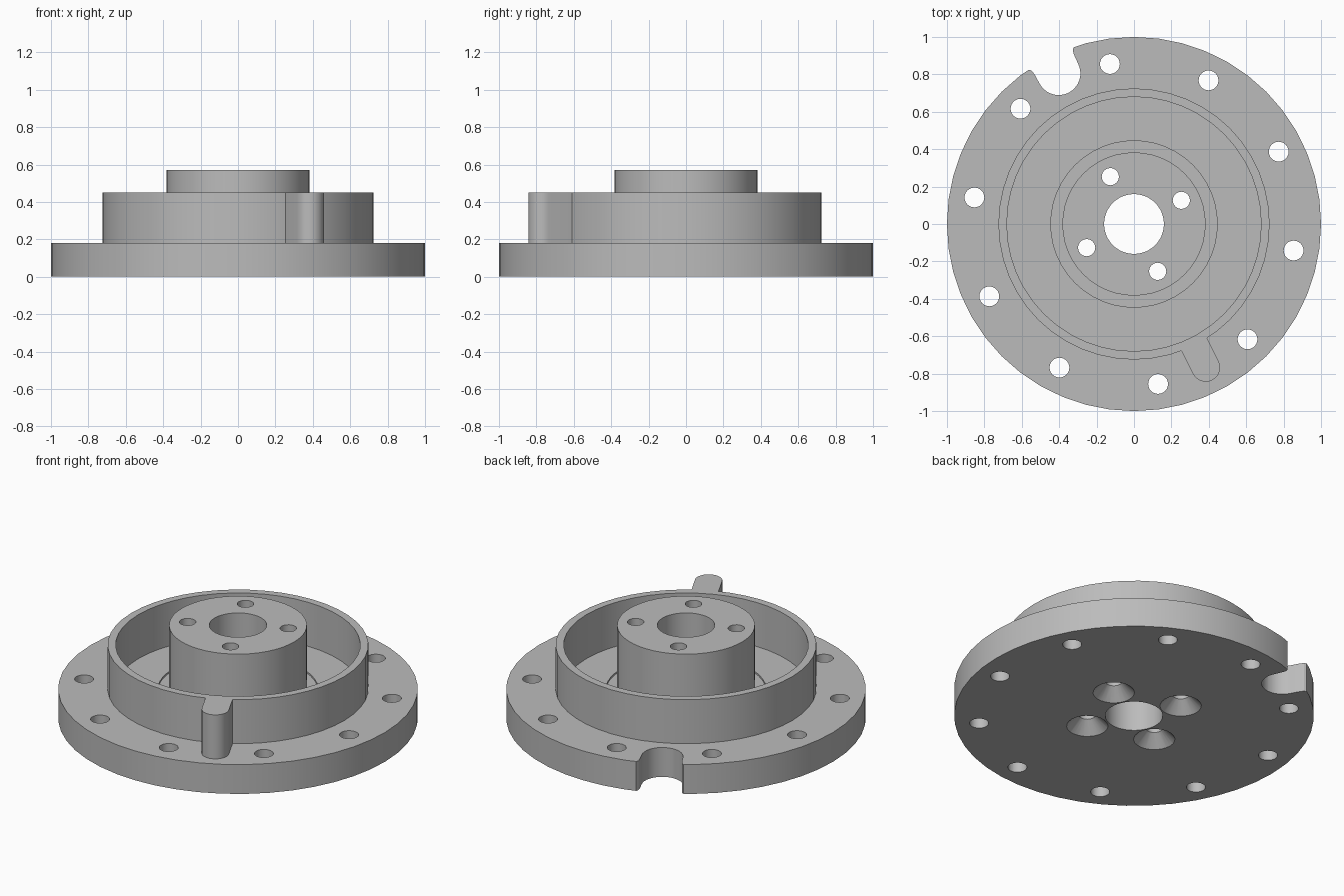
import bpy, bmesh, math
from math import sin, cos, pi
from mathutils import Matrix

if "Cube" in bpy.data.objects:
    bpy.data.objects.remove(bpy.data.objects["Cube"], do_unlink=True)

TURN = math.atan2(1, 2)      # rotation of the hole pattern
FLANGE_TOP, RING_TOP, HUB_TOP = 0.18, 0.45, 0.57

metal = bpy.data.materials.new("grey metal")
metal.use_nodes = True
metal.diffuse_color = (0.5, 0.5, 0.5, 1)
metal.node_tree.nodes["Principled BSDF"].inputs["Base Color"].default_value = (0.5, 0.5, 0.5, 1)


def lathe(bm, profile, segments, x=0, y=0):
    """Revolve a closed (radius, z) profile; radius 0 points become poles."""
    rings = []
    for r, z in profile:
        if r == 0:
            rings.append([bm.verts.new((x, y, z))] * segments)
        else:
            rings.append([bm.verts.new((x + r * cos(2 * pi * i / segments),
                                        y + r * sin(2 * pi * i / segments), z))
                          for i in range(segments)])
    for a, b in zip(rings, rings[1:] + rings[:1]):
        for i in range(segments):
            j = (i + 1) % segments
            corners = list(dict.fromkeys((a[i], a[j], b[j], b[i])))
            if len(corners) > 2:
                bm.faces.new(corners)


def prism(bm, outline, low, high, angle):
    """Extrude an outline whose first axis points along the given angle."""
    base = bm.faces.new([bm.verts.new((u, v, low)) for u, v in outline])
    top = bmesh.ops.extrude_face_region(bm, geom=[base])["geom"]
    moved = [g for g in top if isinstance(g, bmesh.types.BMVert)]
    bmesh.ops.translate(bm, verts=moved, vec=(0, 0, high - low))
    bmesh.ops.rotate(bm, verts=list(base.verts) + moved, cent=(0, 0, 0),
                     matrix=Matrix.Rotation(angle, 3, "Z"))


def arc(centre, radius, start, end, steps=16):
    return [(centre + radius * cos(start + (end - start) * i / steps),
             radius * sin(start + (end - start) * i / steps)) for i in range(steps + 1)]


def finish(bm, name):
    bmesh.ops.recalc_face_normals(bm, faces=bm.faces)
    mesh = bpy.data.meshes.new(name)
    bm.to_mesh(mesh)
    bm.free()
    mesh.materials.append(metal)
    obj = bpy.data.objects.new(name, mesh)
    bpy.context.collection.objects.link(obj)
    return obj


def activate(obj):
    bpy.ops.object.select_all(action="DESELECT")
    obj.select_set(True)
    bpy.context.view_layer.objects.active = obj


# Flange, raised ring and bored hub as one turned body
bm = bmesh.new()
lathe(bm, [(0.16, 0), (1, 0), (1, FLANGE_TOP), (0.725, FLANGE_TOP), (0.725, RING_TOP),
           (0.68, RING_TOP), (0.68, FLANGE_TOP), (0.445, FLANGE_TOP),
           (0.445, FLANGE_TOP - 0.01), (0.383, FLANGE_TOP - 0.01),
           (0.383, HUB_TOP), (0.16, HUB_TOP)], 48)
body = finish(bm, "flanged_hub")

# Cutters: rim bolt holes, countersunk hub holes and the rim notch
bm = bmesh.new()
for k in range(10):
    a = TURN + k * pi / 5
    lathe(bm, [(0, -0.1), (0.053, -0.1), (0.053, 0.3), (0, 0.3)], 24,
          0.865 * cos(a), 0.865 * sin(a))
for k in range(4):
    a = TURN + k * pi / 2
    lathe(bm, [(0, -0.02), (0.135, -0.02), (0.046, 0.07), (0.046, 0.7), (0, 0.7)], 24,
          0.283 * cos(a), 0.283 * sin(a))
lip = [(0.955, 0.118), (0.978, 0.123), (0.99, 0.134), (0.995, 0.15), (1.1, 0.15)]
notch = [(u, -v) for u, v in reversed(lip)] + arc(0.9, 0.116, 1.5 * pi, 0.5 * pi) + lip
prism(bm, notch, -0.1, 0.3, TURN + pi / 2)
cutter = finish(bm, "hole_cutter")
cutter.hide_render = True

activate(body)
cut = body.modifiers.new("holes", "BOOLEAN")
cut.operation, cut.solver, cut.object = "DIFFERENCE", "EXACT", cutter
bpy.ops.object.modifier_apply(modifier=cut.name)
bpy.data.objects.remove(cutter, do_unlink=True)

# Rounded locating tab on the outside of the ring
bm = bmesh.new()
prism(bm, [(0.7, -0.076)] + arc(0.858, 0.076, -pi / 2, pi / 2) + [(0.7, 0.076)],
      FLANGE_TOP - 0.01, RING_TOP, TURN - pi / 2)
tab = finish(bm, "locating_tab")

for obj in (body, tab):
    activate(obj)
    bpy.ops.object.shade_smooth_by_angle(angle=math.radians(30))
